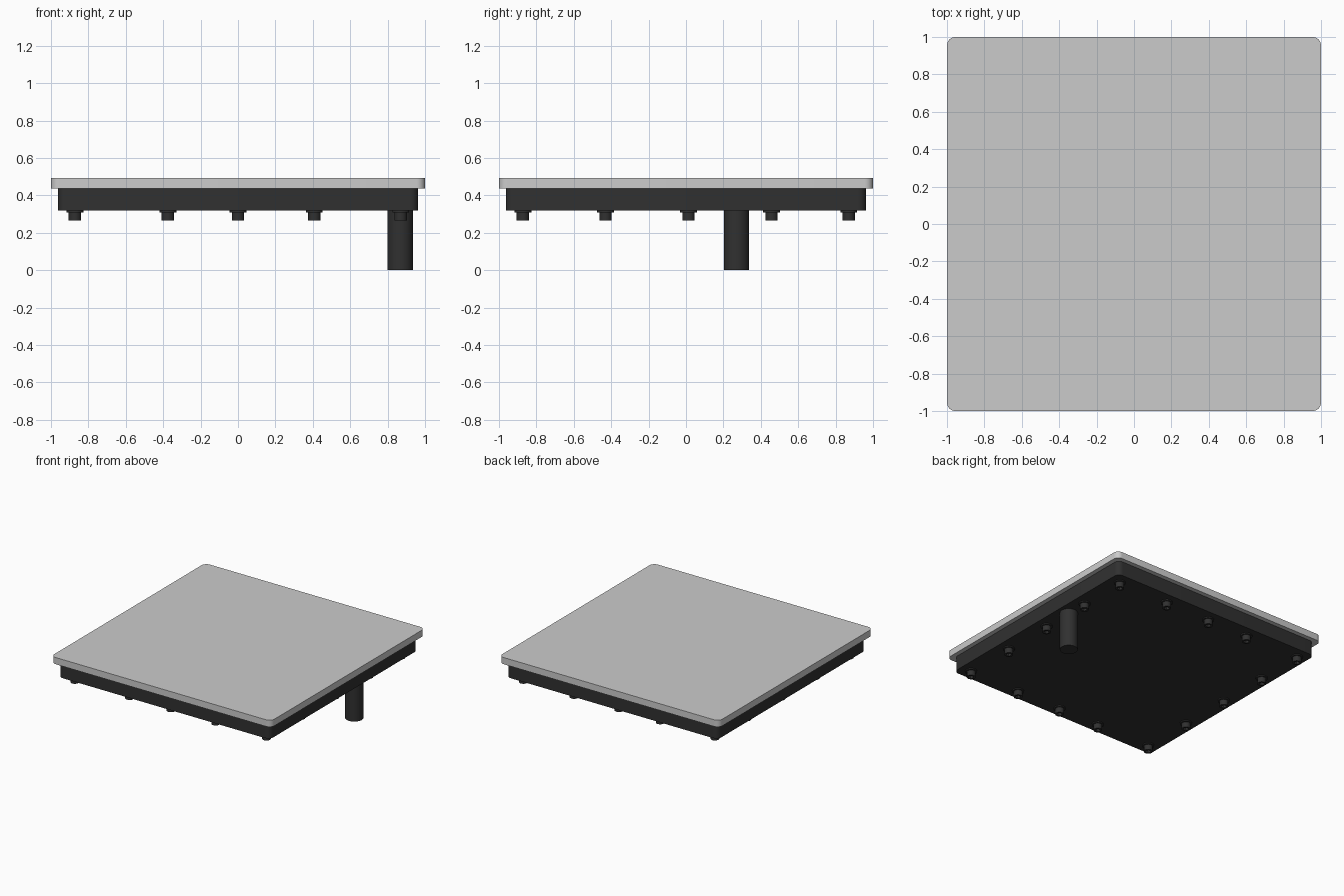
import bpy
import bmesh
from math import sin, cos, pi, radians

if "Cube" in bpy.data.objects:
    bpy.data.objects.remove(bpy.data.objects["Cube"])

dark = bpy.data.materials.new("dark_rubber")
dark.diffuse_color = (0.03, 0.03, 0.03, 1)
dark.use_nodes = True
dark.node_tree.nodes["Principled BSDF"].inputs["Base Color"].default_value = dark.diffuse_color


def loft(name, rings, mat=None):
    """Skin a stack of equal-length closed rings and cap both ends."""
    bm = bmesh.new()
    loops = [[bm.verts.new(p) for p in ring] for ring in rings]
    n = len(loops[0])
    for a, b in zip(loops, loops[1:]):
        for i in range(n):
            j = (i + 1) % n
            bm.faces.new((a[i], a[j], b[j], b[i]))
    bm.faces.new(loops[0])
    bm.faces.new(loops[-1])
    bmesh.ops.recalc_face_normals(bm, faces=bm.faces)
    mesh = bpy.data.meshes.new(name)
    bm.to_mesh(mesh)
    bm.free()
    mesh.shade_smooth()
    mesh.set_sharp_from_angle(angle=radians(30))
    if mat:
        mesh.materials.append(mat)
    return mesh


def place(name, mesh, loc=(0, 0, 0)):
    ob = bpy.data.objects.new(name, mesh)
    ob.location = loc
    bpy.context.collection.objects.link(ob)
    return ob


def circle(r, z, n=24):
    return [(r * cos(2 * pi * i / n), r * sin(2 * pi * i / n), z) for i in range(n)]


def hexagon(flat, z, n=24):
    ring = []
    for i in range(n):
        t = 2 * pi * i / n
        r = flat / cos(t % (pi / 3) - pi / 6)
        ring.append((r * cos(t), r * sin(t), z))
    return ring


def rounded_square(half, r, z, steps=8):
    ring = []
    for k, (sx, sy) in enumerate([(1, 1), (-1, 1), (-1, -1), (1, -1)]):
        for i in range(steps + 1):
            t = pi / 2 * (k + i / steps)
            ring.append((sx * (half - r) + r * cos(t), sy * (half - r) + r * sin(t), z))
    return ring


# Top plate
place("top_plate", loft("top_plate", [rounded_square(1.0, 0.045, z) for z in (0.437, 0.492)]))

# Dark housing below the plate
place("housing", loft("housing", [rounded_square(0.963, 0.045, z) for z in (0.318, 0.437)], dark))

# Cable outlet stub
place("cable_stub", loft("cable_stub", [circle(0.068, z, 48) for z in (0, 0.32)], dark),
      (0.868, 0.27, 0))

# Socket-head screws with a thin washer, around the underside rim
screw = loft("screw", [circle(0.045, 0.319), circle(0.045, 0.309), circle(0.033, 0.309),
                       circle(0.033, 0.265), hexagon(0.018, 0.265), hexagon(0.018, 0.29)], dark)
xs = (-0.872, -0.375, 0.0, 0.408, 0.87)
ys = (-0.872, -0.43, 0.013, 0.457, 0.87)
for i, x in enumerate(xs):
    for j, y in enumerate(ys):
        if i in (0, 4) or j in (0, 4):
            place(f"screw_{i}_{j}", screw, (x, y, 0))
